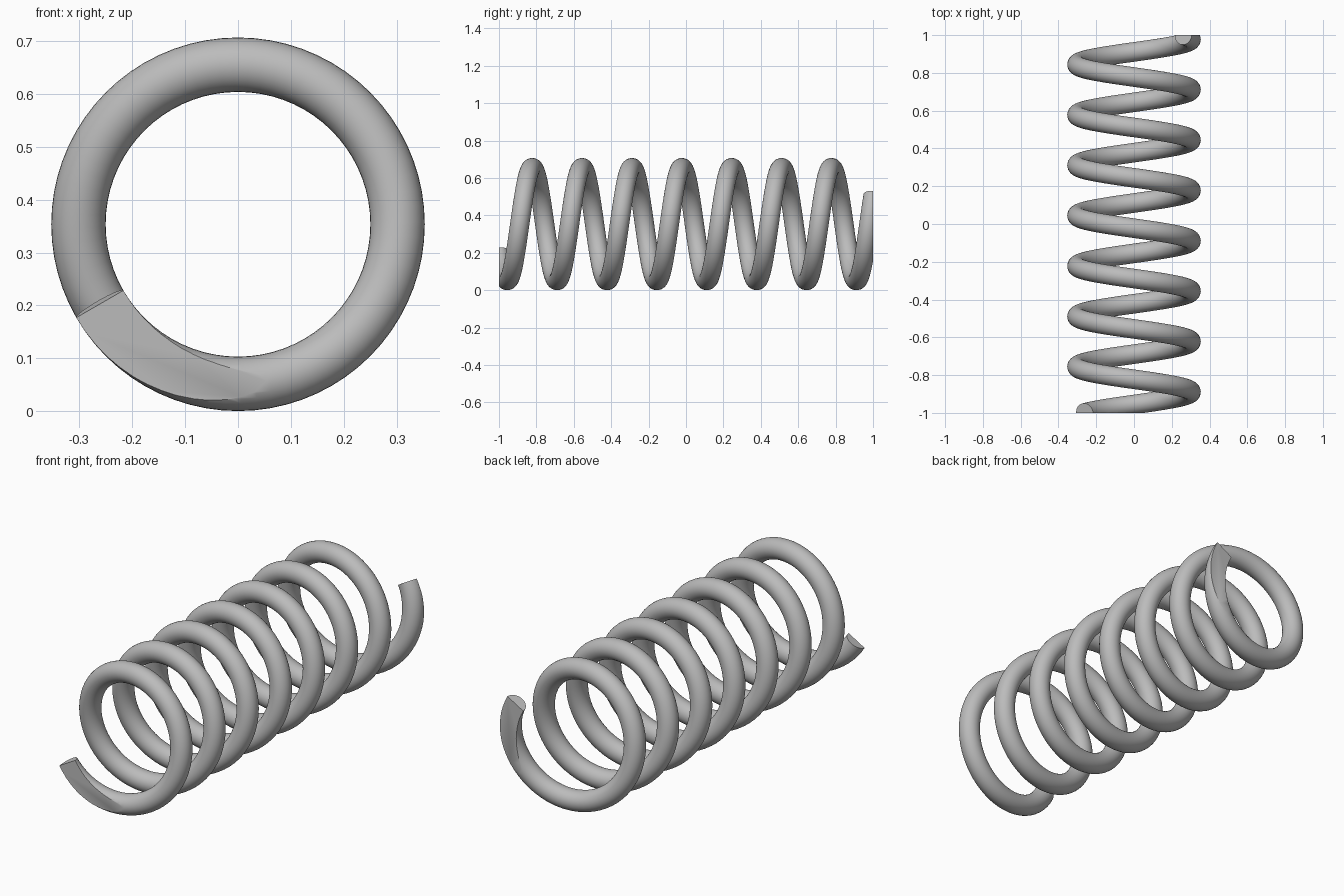
import bpy
import bmesh
import math
from mathutils import Vector

cube = bpy.data.objects.get("Cube")
if cube:
    bpy.data.objects.remove(cube, do_unlink=True)

COIL_RADIUS = 0.302
WIRE_RADIUS = 0.0515
AXIS_HEIGHT = COIL_RADIUS + WIRE_RADIUS
LENGTH = 2.0
TURNS = 7.5
START = math.radians(210)
STEPS_PER_TURN = 72
SIDES = 32

# Plain steel colour
steel = bpy.data.materials.new("steel_grey")
steel.use_nodes = True
grey = (0.5, 0.5, 0.5, 1)
steel.diffuse_color = grey
steel.node_tree.nodes["Principled BSDF"].inputs["Base Color"].default_value = grey


def wire_ring(bm, t):
    """Circle of wire square to the helix at t (0 to 1)."""
    a = START + t * TURNS * math.tau
    out = Vector((math.cos(a), 0, math.sin(a)))
    around = Vector((-math.sin(a), 0, math.cos(a)))
    along = around * COIL_RADIUS * TURNS * math.tau + Vector((0, LENGTH, 0))
    side = out.cross(along.normalized())
    centre = out * COIL_RADIUS + Vector((0, (t - 0.5) * LENGTH, AXIS_HEIGHT))
    ring = []
    for i in range(SIDES):
        b = math.tau * i / SIDES
        offset = out * math.cos(b) + side * math.sin(b)
        ring.append(bm.verts.new(centre + offset * WIRE_RADIUS))
    return ring


# Sweep the wire along the helix
bm = bmesh.new()
steps = int(TURNS * STEPS_PER_TURN)
rings = [wire_ring(bm, i / steps) for i in range(steps + 1)]
for r0, r1 in zip(rings, rings[1:]):
    for i in range(SIDES):
        j = (i + 1) % SIDES
        bm.faces.new((r0[i], r0[j], r1[j], r1[i]))
bm.faces.new(rings[0])
bm.faces.new(rings[-1])

# Grind both ends flat and close the cuts
for end in (-1, 1):
    cut = bmesh.ops.bisect_plane(
        bm, geom=bm.verts[:] + bm.edges[:] + bm.faces[:], dist=1e-5,
        plane_co=(0, end * LENGTH / 2, 0), plane_no=(0, end, 0),
        clear_outer=True)
    rim = [e for e in cut["geom_cut"]
           if isinstance(e, bmesh.types.BMEdge) and e.is_boundary]
    bmesh.ops.holes_fill(bm, edges=rim, sides=0)
bmesh.ops.recalc_face_normals(bm, faces=bm.faces[:])

mesh = bpy.data.meshes.new("coil_spring")
bm.to_mesh(mesh)
bm.free()
mesh.materials.append(steel)
spring = bpy.data.objects.new("coil_spring", mesh)
bpy.context.collection.objects.link(spring)

# Smooth wire with crisp ground ends
bpy.ops.object.select_all(action="DESELECT")
spring.select_set(True)
bpy.context.view_layer.objects.active = spring
bpy.ops.object.shade_smooth_by_angle(angle=math.radians(30))
